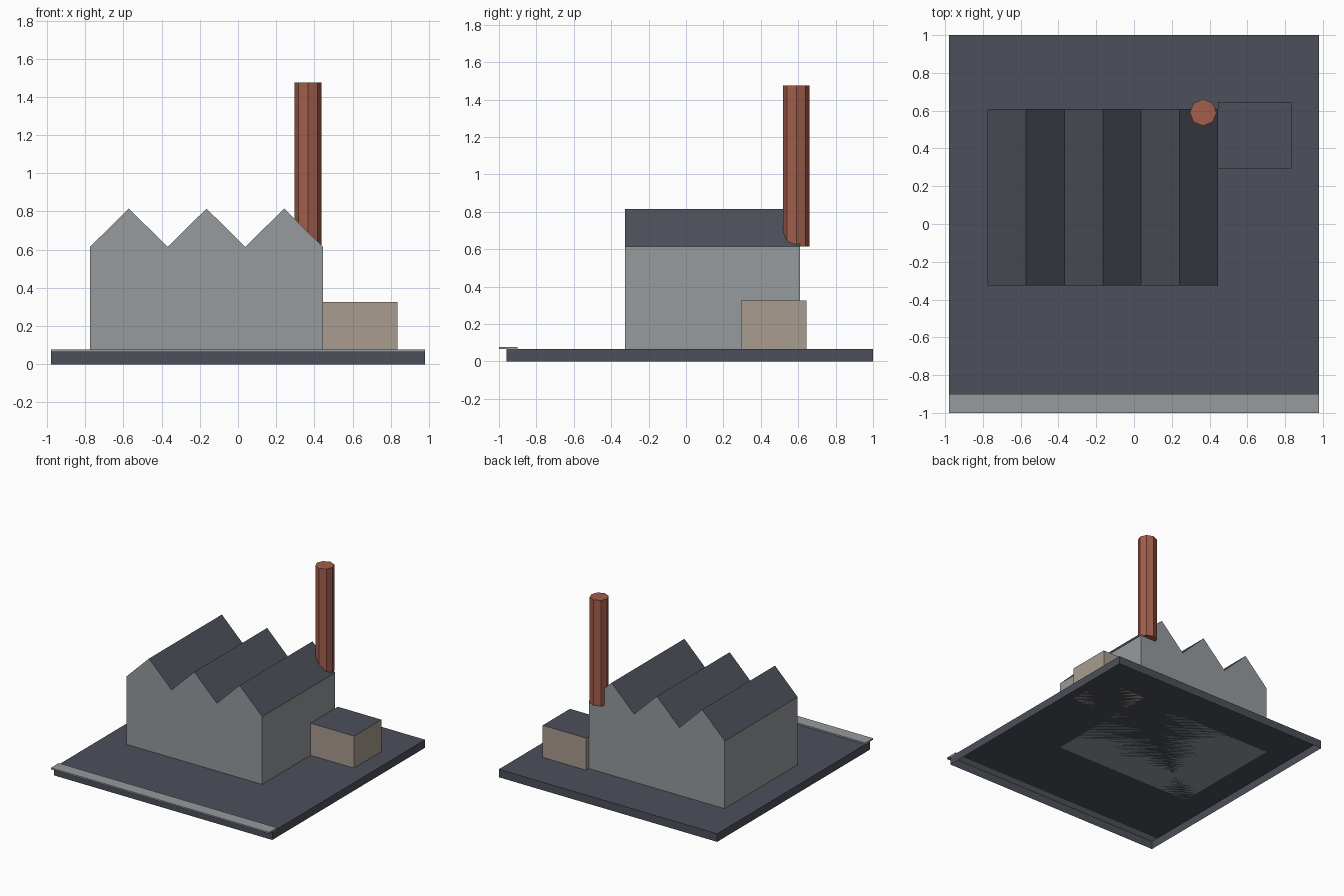
import bpy
import bmesh

cube = bpy.data.objects.get("Cube")
if cube:
    bpy.data.objects.remove(cube, do_unlink=True)


def material(name, rgb):
    mat = bpy.data.materials.new(name)
    mat.use_nodes = True
    mat.diffuse_color = (*rgb, 1)
    bsdf = mat.node_tree.nodes["Principled BSDF"]
    bsdf.inputs["Base Color"].default_value = (*rgb, 1)
    bsdf.inputs["Roughness"].default_value = 0.9
    return mat


slate = material("dark slate", (0.072, 0.080, 0.102))
concrete = material("grey concrete", (0.305, 0.328, 0.337))
brick = material("red brick", (0.361, 0.112, 0.070))
render = material("beige render", (0.397, 0.332, 0.275))


def extrude_profile(name, profile, y0, y1, wall, roof=None, open_bottom=False):
    """Extrude an x-z outline along y; faces that look upward take the roof material."""
    bm = bmesh.new()
    front = bm.faces.new([bm.verts.new((x, y0, z)) for x, z in profile])
    grown = bmesh.ops.extrude_face_region(bm, geom=[front], use_keep_orig=True)
    moved = [v for v in grown["geom"] if isinstance(v, bmesh.types.BMVert)]
    bmesh.ops.translate(bm, verts=moved, vec=(0, y1 - y0, 0))
    bmesh.ops.recalc_face_normals(bm, faces=bm.faces)
    bm.normal_update()
    if open_bottom:
        under = [f for f in bm.faces if f.normal.z < -0.9]
        bmesh.ops.delete(bm, geom=under, context="FACES_ONLY")
    if roof:
        for f in bm.faces:
            f.material_index = 1 if f.normal.z > 0.1 else 0
    mesh = bpy.data.meshes.new(name)
    bm.to_mesh(mesh)
    bm.free()
    mesh.materials.append(wall)
    if roof:
        mesh.materials.append(roof)
    obj = bpy.data.objects.new(name, mesh)
    bpy.context.collection.objects.link(obj)
    return obj


def rectangle(x0, x1, z0, z1):
    return [(x0, z0), (x1, z0), (x1, z1), (x0, z1)]


GROUND, EAVES, RIDGE = 0.065, 0.615, 0.815

# Ground slab, hollow underneath, with the kerb overhanging its front edge
extrude_profile("ground_slab", rectangle(-0.98, 0.98, 0, GROUND),
                -0.96, 1.0, slate, open_bottom=True)
extrude_profile("front_kerb", rectangle(-0.98, 0.98, GROUND, 0.077),
                -1.0, -0.9, concrete)

# Factory hall with three roof ridges
left, right, teeth = -0.775, 0.445, 3
step = (right - left) / (2 * teeth)
zigzag = [(right - i * step, RIDGE if i % 2 else EAVES) for i in range(2 * teeth + 1)]
extrude_profile("factory_hall", [(left, GROUND), (right, GROUND)] + zigzag,
                -0.325, 0.61, concrete, slate)

# Low side annex
extrude_profile("side_annex", rectangle(right, 0.835, GROUND, 0.325),
                0.295, 0.645, render, slate)

# Octagonal chimney standing at the back eaves
top = 1.475
bpy.ops.mesh.primitive_cylinder_add(vertices=8, radius=0.071, depth=top - EAVES,
                                    location=(0.366, 0.59, (top + EAVES) / 2))
chimney = bpy.context.object
chimney.name = "chimney"
chimney.data.materials.append(brick)
